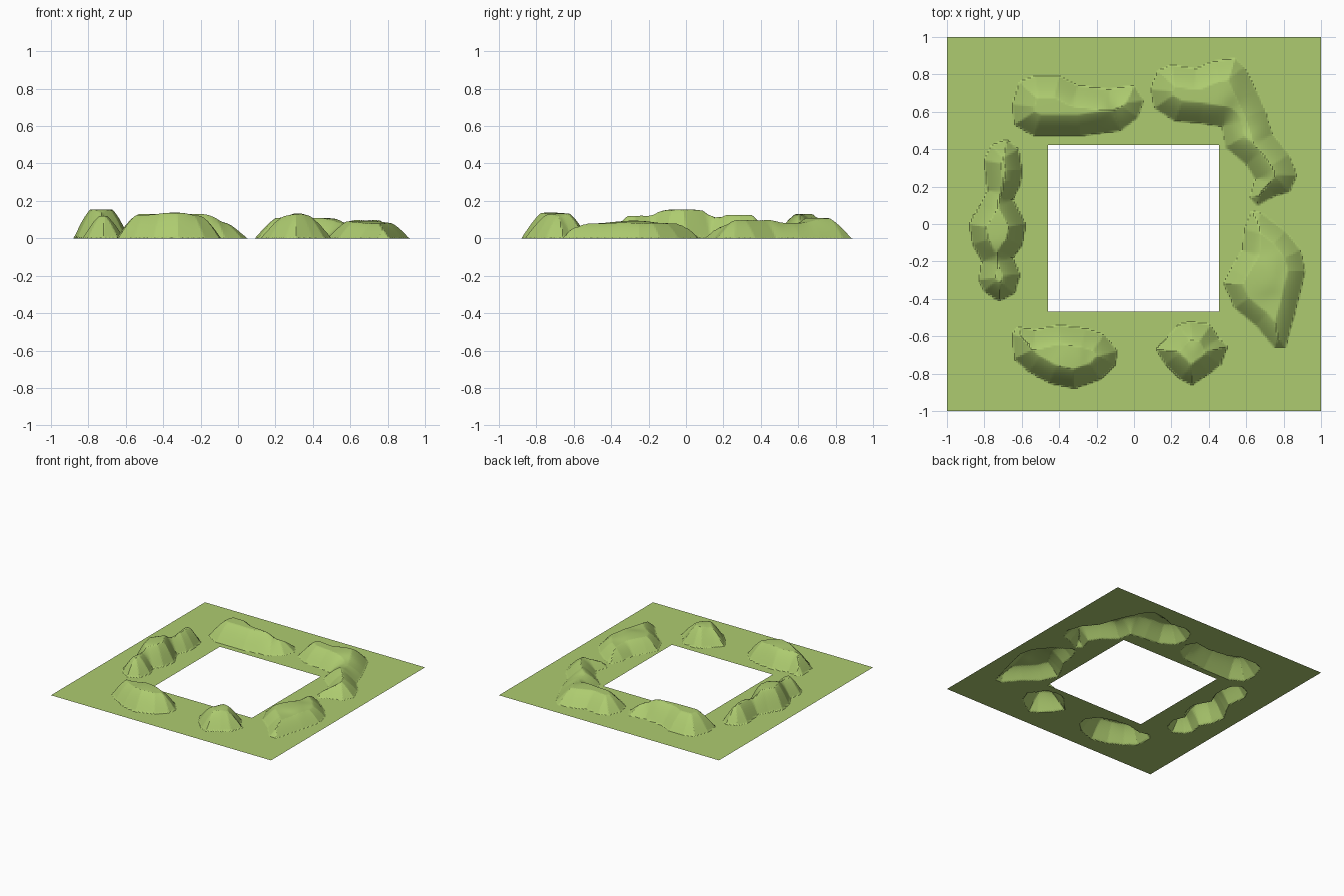
import bpy, math
from mathutils import Vector
from mathutils.geometry import intersect_point_line

if "Cube" in bpy.data.objects:
    bpy.data.objects.remove(bpy.data.objects["Cube"])

N = 200                                   # cells per side
HOLE = (-0.46, 0.455, -0.468, 0.422)      # open square in the middle


def hill(outline, crest, run):
    """outline: footprint, crest: (x, y, height) samples, run: width of the slope"""
    return [Vector(p) for p in outline], crest, run


back_left = hill(
    [(-.65, .64), (-.61, .76), (-.53, .79), (-.40, .79), (-.30, .74), (-.13, .72), (0, .74),
     (.05, .66), (.02, .57), (-.07, .50), (-.29, .47), (-.53, .47), (-.64, .53)],
    [(-.45, .62, .13), (-.2, .62, .13), (-.04, .63, .09)], .115)
back_right = hill(
    [(.09, .72), (.13, .82), (.20, .85), (.33, .83), (.43, .87), (.54, .885), (.59, .84),
     (.65, .72), (.70, .61), (.74, .48), (.83, .37), (.87, .26), (.83, .17), (.75, .15),
     (.66, .10), (.62, .14), (.65, .24), (.60, .32), (.49, .41), (.47, .52), (.35, .54),
     (.22, .55), (.11, .62)],
    [(.25, .68, .11), (.42, .70, .11), (.60, .57, .08), (.66, .40, .10), (.75, .28, .10)], .11)
right = hill(
    [(.63, .07), (.68, .06), (.81, -.04), (.89, -.14), (.915, -.25), (.88, -.40), (.81, -.66),
     (.75, -.66), (.65, -.54), (.54, -.45), (.48, -.32), (.52, -.24), (.58, -.14), (.59, -.03)],
    [(.70, -.28, .095), (.76, -.45, .08), (.72, -.08, .08), (.84, -.25, .08)], .09)
front_right = hill(
    [(.12, -.67), (.17, -.62), (.24, -.54), (.30, -.52), (.41, -.54), (.45, -.61), (.50, -.655),
     (.46, -.75), (.40, -.80), (.31, -.86), (.25, -.83), (.17, -.75)],
    [(.32, -.66, .138), (.24, -.66, .115), (.40, -.66, .115)], .095)
front_left = hill(
    [(-.65, -.59), (-.62, -.55), (-.53, -.57), (-.40, -.54), (-.26, -.56), (-.16, -.59),
     (-.09, -.68), (-.10, -.75), (-.18, -.83), (-.32, -.88), (-.45, -.85), (-.56, -.79),
     (-.64, -.72)],
    [(-.33, -.72, .138), (-.5, -.68, .125), (-.2, -.7, .12)], .1)
left = hill(
    [(-.80, .34), (-.76, .42), (-.68, .45), (-.62, .40), (-.60, .29), (-.61, .21), (-.65, .13),
     (-.58, 0), (-.60, -.11), (-.65, -.18), (-.61, -.27), (-.64, -.37), (-.72, -.41),
     (-.80, -.36), (-.83, -.30), (-.81, -.20), (-.86, -.11), (-.88, 0), (-.82, .10), (-.78, .18)],
    [(-.75, -.03, .155), (-.72, -.28, .12), (-.70, .28, .125)], .085)
HILLS = [back_left, back_right, right, front_right, front_left, left]


def depth_inside(p, poly):
    """distance from p to the outline, 0 when outside"""
    inside, best = False, 9.0
    for a, b in zip(poly, poly[1:] + poly[:1]):
        if (a.y > p.y) != (b.y > p.y) and p.x < a.x + (p.y - a.y) * (b.x - a.x) / (b.y - a.y):
            inside = not inside
        d = b - a
        t = max(0, min(1, (p - a).dot(d) / d.length_squared))
        best = min(best, (p - a - d * t).length)
    return best if inside else 0.0


def height(x, y):
    p = Vector((x, y))
    for poly, crest, run in HILLS:
        if not (min(v.x for v in poly) < x < max(v.x for v in poly)
                and min(v.y for v in poly) < y < max(v.y for v in poly)):
            continue
        d = depth_inside(p, poly)
        if d > 0:
            w = [1 / ((x - c[0]) ** 2 + (y - c[1]) ** 2 + .002) ** 1.5 for c in crest]
            top = sum(k * c[2] for k, c in zip(w, crest)) / sum(w)
            t = min(1, d / run)
            return top * (0.6 * t + 0.4 * math.sin(t * math.pi / 2))
    return 0.0


# Coordinates of the grid lines, snapped to the border of the opening
def lines(lo, hi):
    c = [-1 + 2 * i / N for i in range(N + 1)]
    for e in (lo, hi):
        c[min(range(N + 1), key=lambda i: abs(c[i] - e))] = e
    return c


xs, ys = lines(*HOLE[:2]), lines(*HOLE[2:])

# Terrain sheet: open underneath, with the opening left out
verts, faces, index = [], [], {}


def vert(i, j):
    if (i, j) not in index:
        index[i, j] = len(verts)
        verts.append((xs[i], ys[j], height(xs[i], ys[j])))
    return index[i, j]


for j in range(N):
    for i in range(N):
        cx, cy = (xs[i] + xs[i + 1]) / 2, (ys[j] + ys[j + 1]) / 2
        if HOLE[0] < cx < HOLE[1] and HOLE[2] < cy < HOLE[3]:
            continue
        faces.append((vert(i, j), vert(i + 1, j), vert(i + 1, j + 1), vert(i, j + 1)))

mesh = bpy.data.meshes.new("grass_terrain")
mesh.from_pydata(verts, [], faces)
terrain = bpy.data.objects.new("grass_terrain", mesh)
bpy.context.collection.objects.link(terrain)

grass = bpy.data.materials.new("grass")
grass.diffuse_color = (0.42, 0.60, 0.16, 1)
grass.use_nodes = True
grass.node_tree.nodes["Principled BSDF"].inputs["Base Color"].default_value = grass.diffuse_color
mesh.materials.append(grass)
